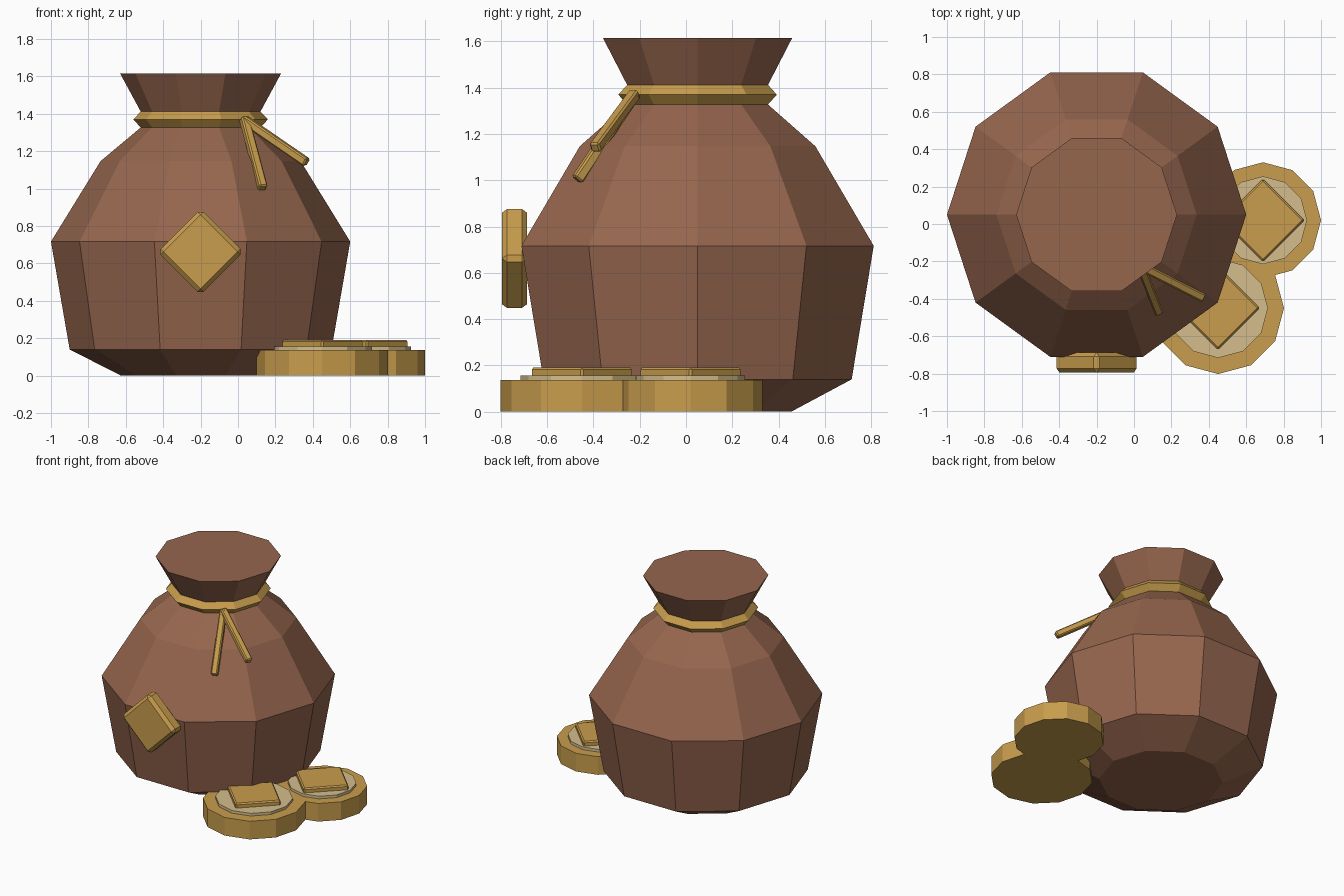
import bpy, bmesh, math
from mathutils import Matrix, Vector

cube = bpy.data.objects.get("Cube")
if cube:
    bpy.data.objects.remove(cube, do_unlink=True)


def material(name, color):
    m = bpy.data.materials.new(name)
    m.use_nodes = True
    m.diffuse_color = (*color, 1)
    m.node_tree.nodes["Principled BSDF"].inputs["Base Color"].default_value = (*color, 1)
    return m


LEATHER = material("brown leather", (0.305, 0.133, 0.076))
GOLD = material("gold", (0.578, 0.337, 0.074))
PALE = material("pale gold", (0.66, 0.515, 0.262))


def finish(name, bm, mat, matrix=Matrix()):
    bmesh.ops.recalc_face_normals(bm, faces=bm.faces)
    mesh = bpy.data.meshes.new(name)
    bm.to_mesh(mesh)
    bm.free()
    mesh.materials.append(mat)
    obj = bpy.data.objects.new(name, mesh)
    obj.matrix_world = matrix
    bpy.context.collection.objects.link(obj)
    return obj


def lathe(name, profile, sides, mat, center, closed=False):
    """Faceted turned shape from (radius, height) points; capped or looped."""
    bm = bmesh.new()
    rings = []
    for r, z in profile:
        angles = [math.tau * i / sides for i in range(sides)]
        rings.append([bm.verts.new((r * math.cos(a), r * math.sin(a), z)) for a in angles])
    pairs = list(zip(rings, rings[1:]))
    if closed:
        pairs.append((rings[-1], rings[0]))
    else:
        bm.faces.new(rings[0])
        bm.faces.new(rings[-1])
    for low, high in pairs:
        for i in range(sides):
            j = (i + 1) % sides
            bm.faces.new((low[i], low[j], high[j], high[i]))
    return finish(name, bm, mat, Matrix.Translation((*center, 0)))


def chamfered_box(name, size, bevel, mat, matrix):
    bm = bmesh.new()
    bmesh.ops.create_cube(bm, size=1)
    bmesh.ops.scale(bm, vec=size, verts=bm.verts)
    bmesh.ops.bevel(bm, geom=bm.edges[:], offset=bevel, segments=1, affect='EDGES')
    return finish(name, bm, mat, matrix)


# Sack with pinched neck, and the tie around it
SACK = (-0.2, 0.05)
lathe("sack", [(0.425, 0), (0.7, 0.14), (0.8, 0.717), (0.535, 1.147), (0.32, 1.327),
               (0.3, 1.37), (0.32, 1.412), (0.43, 1.615)], 10, LEATHER, SACK)
lathe("neck_tie", [(0.32, 1.327), (0.36, 1.37), (0.32, 1.412), (0.28, 1.37)],
      10, GOLD, SACK, closed=True)

# Loose ends of the tie
knot = Vector((0.035, -0.225, 1.368))
for name, end in (("long_tie_end", (0.36, -0.39, 1.145)),
                  ("short_tie_end", (0.13, -0.465, 1.01))):
    d = Vector(end) - knot
    place = Matrix.Translation(knot + d / 2) @ d.to_track_quat('Z', 'Y').to_matrix().to_4x4()
    chamfered_box(name, (0.047, 0.047, d.length + 0.02), 0.008, GOLD, place)

# Diamond badge on the front
QUARTER = Matrix.Rotation(math.pi / 4, 4, 'Z')
upright = Matrix.Rotation(math.pi / 2, 4, 'X')
chamfered_box("front_badge", (0.324, 0.324, 0.108), 0.022, GOLD,
              Matrix.Translation((-0.2, -0.741, 0.662)) @ upright @ QUARTER)

# Coins on the ground, each with a pale disc and a raised diamond
for label, center, rim, disc in (("front", (0.45, -0.45), 0.352, 0.266),
                                 ("side", (0.69, 0.02), 0.31, 0.235)):
    lathe(label + "_coin", [(rim, 0), (rim, 0.137)], 12, GOLD, center)
    lathe(label + "_coin_disc", [(disc, 0.1), (disc, 0.157)], 12, PALE, center)
    chamfered_box(label + "_coin_diamond", (0.314, 0.314, 0.06), 0.009, GOLD,
                  Matrix.Translation((*center, 0.161)) @ QUARTER)
